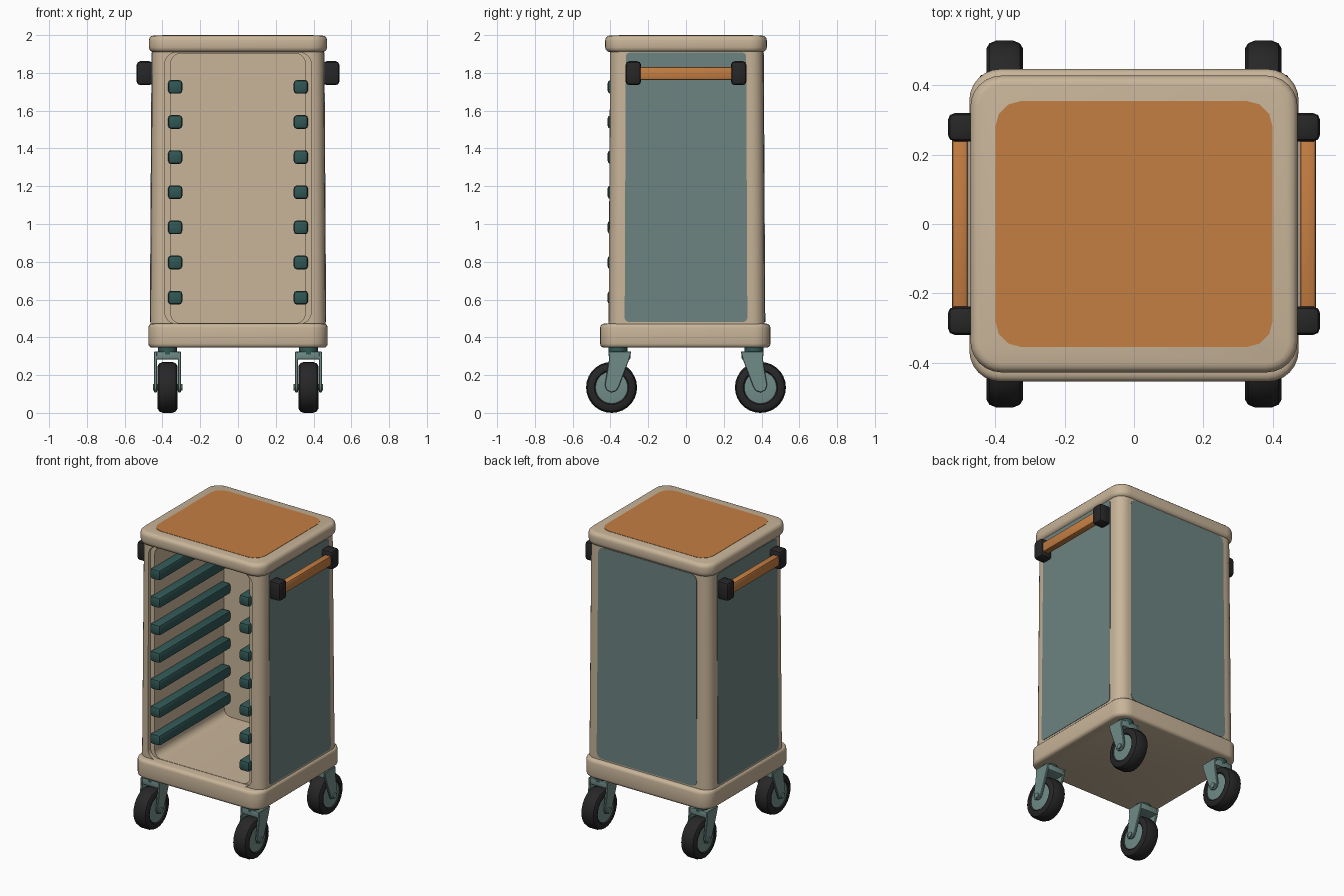
import bpy, bmesh, math
from mathutils import Vector

if "Cube" in bpy.data.objects:
    bpy.data.objects.remove(bpy.data.objects["Cube"])


def material(name, r, g, b):
    m = bpy.data.materials.new(name)
    m.diffuse_color = (r, g, b, 1)
    m.use_nodes = True
    m.node_tree.nodes["Principled BSDF"].inputs["Base Color"].default_value = m.diffuse_color
    return m


CREAM = material("cream_plastic", 0.58, 0.46, 0.32)
TEAL = material("teal_panel", 0.15, 0.23, 0.22)
FORK = material("caster_teal", 0.16, 0.26, 0.24)
RAIL = material("dark_teal", 0.03, 0.095, 0.09)
ORANGE = material("orange", 0.56, 0.21, 0.055)
BLACK = material("black_rubber", 0.02, 0.02, 0.021)


def finish(name, bm, mat, bevel=0, segments=3):
    bmesh.ops.recalc_face_normals(bm, faces=bm.faces)
    me = bpy.data.meshes.new(name)
    bm.to_mesh(me)
    bm.free()
    ob = bpy.data.objects.new(name, me)
    bpy.context.collection.objects.link(ob)
    me.materials.append(mat)
    bpy.ops.object.select_all(action='DESELECT')
    ob.select_set(True)
    bpy.context.view_layer.objects.active = ob
    if bevel:
        md = ob.modifiers.new("bevel", 'BEVEL')
        md.width, md.segments = bevel, segments
        md.limit_method, md.angle_limit = 'ANGLE', math.radians(40)
        bpy.ops.object.modifier_apply(modifier=md.name)
    bpy.ops.object.shade_smooth_by_angle(angle=math.radians(35))
    return ob


def prism(name, pts, axis, lo, hi, mat, bevel=0, taper=False, segments=3):
    """Extrude a 2D outline along an axis: x uses (y,z), y uses (x,z), z uses (x,y)."""
    put = {'x': lambda a, b, t: (t, a, b), 'y': lambda a, b, t: (a, t, b),
           'z': lambda a, b, t: (a, b, t)}[axis]
    bm = bmesh.new()
    f = bm.faces.new([bm.verts.new(put(a, b, lo)) for a, b in pts])
    r = bmesh.ops.extrude_face_region(bm, geom=[f])
    move = Vector(put(0, 0, hi - lo))
    for v in r["geom"]:
        if isinstance(v, bmesh.types.BMVert):
            v.co += move
    if taper:  # body narrows slightly towards the top
        for v in bm.verts:
            k = 1 - 0.02 * (v.co.z - 0.45) / 1.5
            v.co.x *= k
            v.co.y *= k
    return finish(name, bm, mat, bevel, segments)


def round_rect(a0, a1, b0, b1, r, n=6):
    pts = []
    for i, (a, b) in enumerate([(a1 - r, b1 - r), (a0 + r, b1 - r), (a0 + r, b0 + r), (a1 - r, b0 + r)]):
        for k in range(n + 1):
            t = math.pi / 2 * (i + k / n)
            pts.append((a + r * math.cos(t), b + r * math.sin(t)))
    return pts


def box(name, x0, x1, y0, y1, z0, z1, mat, bevel=0, segments=2):
    return prism(name, [(x0, y0), (x1, y0), (x1, y1), (x0, y1)], 'z', z0, z1, mat, bevel, False, segments)


def lathe(name, profile, centre, axis, mat, n=28):
    """Spin (offset along axis, radius) points around the x or z axis."""
    bm = bmesh.new()
    rings = []
    for t, r in profile:
        ring = []
        for i in range(n):
            c, s = r * math.cos(2 * math.pi * i / n), r * math.sin(2 * math.pi * i / n)
            p = (t, c, s) if axis == 'x' else (c, s, t)
            ring.append(bm.verts.new(Vector(centre) + Vector(p)))
        rings.append(ring)
    for a, b in zip(rings, rings[1:]):
        for i in range(n):
            bm.faces.new((a[i], a[(i + 1) % n], b[(i + 1) % n], b[i]))
    bm.faces.new(rings[0])
    bm.faces.new(rings[-1])
    return finish(name, bm, mat)


# Hollow cabinet body, open at the front
body = prism("cabinet_body", round_rect(-0.464, 0.464, -0.41, 0.417, 0.07), 'z', 0.42, 1.95, CREAM, taper=True)
cutters = [
    prism("cavity_cutter", round_rect(-0.355, 0.355, 0.475, 1.902, 0.05), 'y', -0.7, 0.36, CREAM),
    prism("lip_cutter", round_rect(-0.387, 0.387, 0.472, 1.908, 0.06), 'y', -0.7, -0.383, CREAM)]
for c in cutters:
    c.hide_render = True
    md = body.modifiers.new("cut", 'BOOLEAN')
    md.operation, md.solver, md.object = 'DIFFERENCE', 'EXACT', c
    bpy.context.view_layer.objects.active = body
    bpy.ops.object.modifier_apply(modifier=md.name)
    bpy.data.objects.remove(c, do_unlink=True)
bpy.ops.object.select_all(action='DESELECT')
body.select_set(True)
bpy.ops.object.shade_smooth_by_angle(angle=math.radians(35))

# Base tray and top cap
prism("base_tray", round_rect(-0.475, 0.475, -0.455, 0.447, 0.09), 'z', 0.345, 0.473, CREAM, bevel=0.022)
prism("top_cap", round_rect(-0.472, 0.472, -0.428, 0.428, 0.09), 'z', 1.91, 1.998, CREAM, bevel=0.026)
prism("top_panel", round_rect(-0.4, 0.4, -0.355, 0.355, 0.075, 3), 'z', 1.993, 2.0, ORANGE)

# Side and back panels
for side, s in (("left", -1), ("right", 1)):
    prism(side + "_side_panel", round_rect(-0.325, 0.325, 0.482, 1.908, 0.02, 2), 'x',
          s * 0.46, s * 0.467, TEAL, taper=True)
prism("back_panel", round_rect(-0.375, 0.375, 0.482, 1.908, 0.04, 3), 'y', 0.413, 0.42, TEAL, taper=True)

# Tray rails and handles
for side, s in (("left", -1), ("right", 1)):
    for i in range(7):
        z = 0.61 + i * 0.186
        box(f"{side}_tray_rail_{i + 1}", s * 0.295, s * 0.37, -0.415, 0.35, z - 0.036, z + 0.036, RAIL, 0.016)
    box(side + "_handle_bar", s * 0.478, s * 0.525, -0.26, 0.26, 1.762, 1.832, ORANGE, 0.012)
    for end, e in (("front", -1), ("back", 1)):
        box(f"{side}_{end}_handle_mount", s * 0.45, s * 0.537, e * 0.238, e * 0.32, 1.735, 1.862, BLACK, 0.02)

# Casters, trailing outwards at the four corners
TYRE = [(-0.044, 0.083), (-0.053, 0.092), (-0.053, 0.112), (-0.044, 0.127), (-0.025, 0.135)]
LEG = [(0.29, 0.325), (0.41, 0.325), (0.408, 0.28), (0.43, 0.145), (0.42, 0.12),
       (0.394, 0.108), (0.368, 0.118), (0.355, 0.14), (0.3, 0.285)]
for side, s in (("left", -1), ("right", 1)):
    for end, e in (("front", -1), ("back", 1)):
        n, x = f"{side}_{end}_", s * 0.373
        hub = (x, e * 0.394, 0.135)
        lathe(n + "tyre", TYRE + [(-t, r) for t, r in reversed(TYRE)], hub, 'x', BLACK)
        lathe(n + "wheel_hub", [(-0.05, 0.06), (-0.047, 0.085), (0.047, 0.085), (0.05, 0.06)], hub, 'x', FORK)
        lathe(n + "axle", [(-0.078, 0.018), (0.078, 0.018)], hub, 'x', FORK, 10)
        for k in (-1, 1):
            prism(f"{n}fork_leg_{'inner' if k * s < 0 else 'outer'}", [(e * y, z) for y, z in LEG], 'x',
                  x + k * 0.056, x + k * 0.071, FORK, 0.003, segments=1)
        box(n + "fork_bridge", x - 0.06, x + 0.06, e * 0.295, e * 0.408, 0.283, 0.325, FORK, 0.005)
        lathe(n + "swivel", [(0.31, 0.05), (0.35, 0.05)], (x, e * 0.36, 0), 'z', RAIL, 20)
